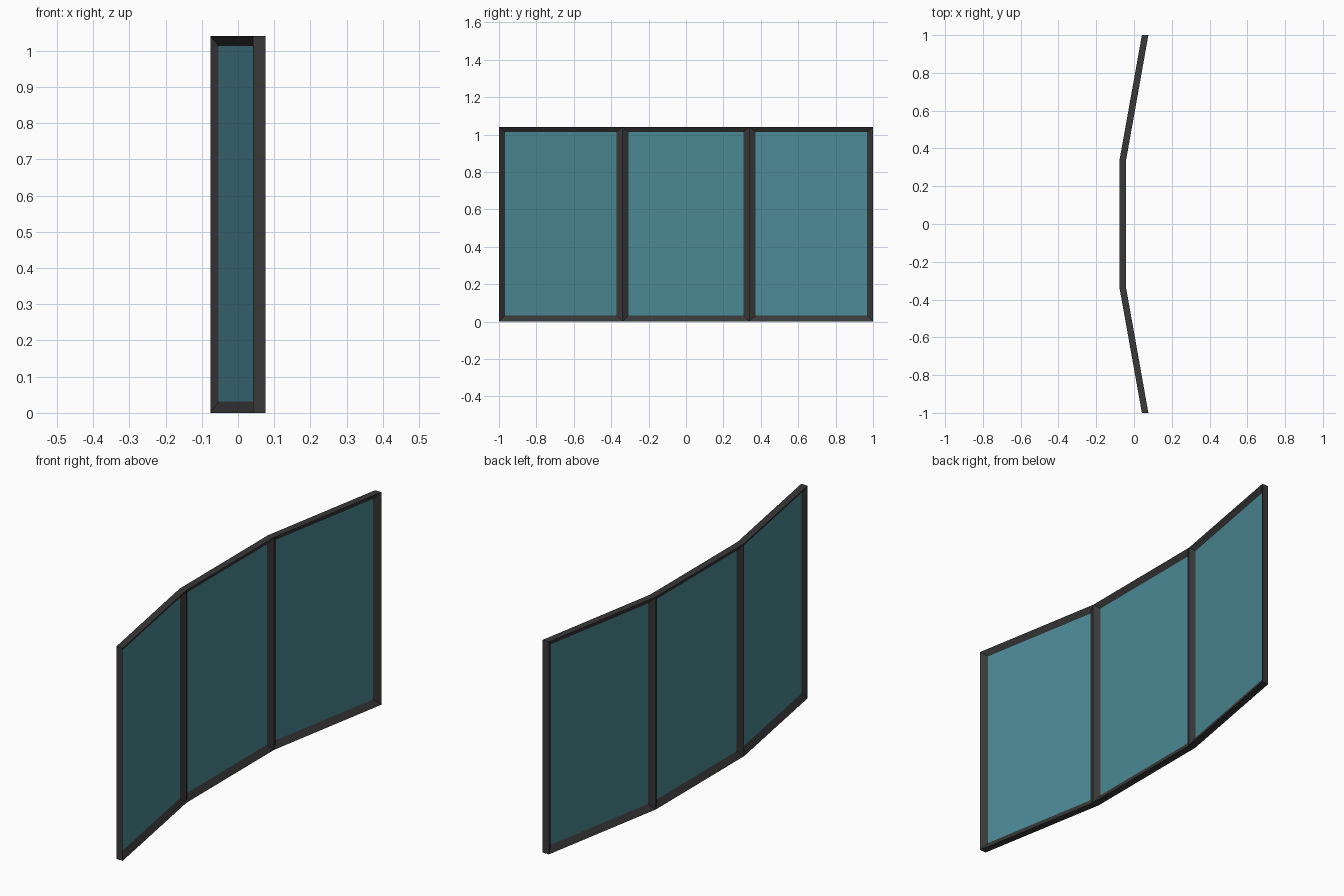
import bpy
import bmesh
from mathutils import Vector

if "Cube" in bpy.data.objects:
    bpy.data.objects.remove(bpy.data.objects["Cube"])

HEIGHT = 1.04
RAIL = 0.032          # visible width of the frame members
# plan path of the three panels, and the half-thickness offset at each point
PATH = [Vector(p) for p in ((0.059, -1, 0), (-0.059, -0.34, 0), (-0.059, 0.34, 0), (0.059, 1, 0))]
HALF = [Vector(p) for p in ((0.0172, 0, 0), (0.0172, 0.0015, 0), (0.0172, -0.0015, 0), (0.0172, 0, 0))]


def material(name, colour):
    m = bpy.data.materials.new(name)
    m.diffuse_color = colour
    m.use_nodes = True
    m.node_tree.nodes["Principled BSDF"].inputs["Base Color"].default_value = m.diffuse_color
    return m


def finish(name, bm, mat):
    bmesh.ops.remove_doubles(bm, verts=bm.verts, dist=1e-5)
    bmesh.ops.recalc_face_normals(bm, faces=bm.faces)
    mesh = bpy.data.meshes.new(name)
    bm.to_mesh(mesh)
    bm.free()
    mesh.materials.append(mat)
    obj = bpy.data.objects.new(name, mesh)
    bpy.context.collection.objects.link(obj)


def rectangle(a, b, low, high):
    """Upright rectangle between two plan points: bottom, far side, top, near side."""
    return [Vector((p.x, p.y, z)) for p, z in ((a, low), (b, low), (b, high), (a, high))]


def quad(bm, *points):
    bm.faces.new([bm.verts.new(p) for p in points])


frame, glass = bmesh.new(), bmesh.new()
for i in range(3):
    a, b = PATH[i], PATH[i + 1]
    step = (b - a).normalized() * RAIL
    inner = rectangle(a + step, b - step, RAIL, HEIGHT - RAIL * 0.85)
    left = rectangle(a - HALF[i], b - HALF[i + 1], 0, HEIGHT)
    right = rectangle(a + HALF[i], b + HALF[i + 1], 0, HEIGHT)
    for k in range(4):
        n = (k + 1) % 4
        # sloping faces on both sides run in to the pane
        quad(frame, left[k], left[n], inner[n], inner[k])
        quad(frame, right[n], right[k], inner[k], inner[n])
        # outer edge, left open where two panels join
        if k in (0, 2) or (k == 1 and i == 2) or (k == 3 and i == 0):
            quad(frame, left[n], left[k], right[k], right[n])
    # pane
    quad(glass, *inner)

finish("window_frame", frame, material("dark_frame", (0.04, 0.04, 0.04, 1)))
finish("window_panes", glass, material("teal_glass", (0.07, 0.25, 0.30, 0.85)))
